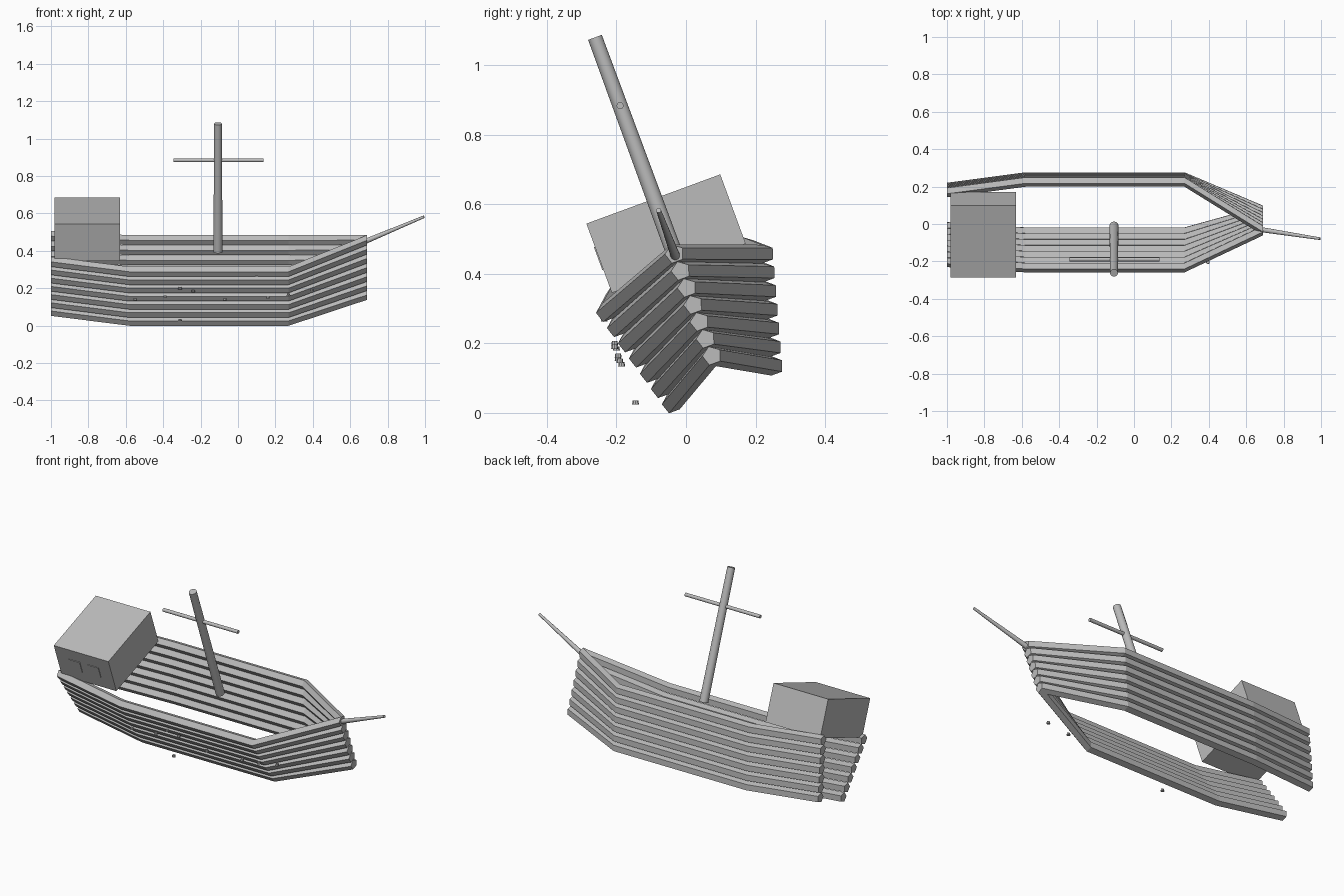
import bpy, bmesh, math
from mathutils import Vector, Matrix

if "Cube" in bpy.data.objects:
    bpy.data.objects.remove(bpy.data.objects["Cube"], do_unlink=True)

grey = bpy.data.materials.new("plain grey")
grey.use_nodes = True
GREY = (0.5, 0.5, 0.5, 1)
grey.diffuse_color = GREY
grey.node_tree.nodes["Principled BSDF"].inputs["Base Color"].default_value = GREY

# The whole ship heels over: local x is length, y across, z up from the keel line
HEEL = Matrix.Translation((0, 0.106, 0.08)) @ Matrix.Rotation(math.radians(20.2), 4, 'X')


def add_object(name, bm, matrix=HEEL, smooth=False):
    bmesh.ops.recalc_face_normals(bm, faces=bm.faces)
    mesh = bpy.data.meshes.new(name)
    bm.to_mesh(mesh)
    bm.free()
    mesh.materials.append(grey)
    obj = bpy.data.objects.new(name, mesh)
    obj.matrix_world = matrix
    bpy.context.collection.objects.link(obj)
    if smooth:
        bpy.ops.object.select_all(action='DESELECT')
        obj.select_set(True)
        bpy.context.view_layer.objects.active = obj
        bpy.ops.object.shade_smooth_by_angle(angle=math.radians(40))
    return obj


def add_plank(bm, path, radius):
    """Sweep an upright pentagon along the path."""
    rings = []
    for p in path:
        ring = []
        for k in range(5):
            a = math.radians(90 + 72 * k)
            ring.append(bm.verts.new(p + radius * Vector((0, math.cos(a), math.sin(a)))))
        rings.append(ring)
    for a, b in zip(rings, rings[1:]):
        for k in range(5):
            n = (k + 1) % 5
            bm.faces.new((a[k], a[n], b[n], b[k]))
    bm.faces.new(rings[0])
    bm.faces.new(rings[-1])


def add_pole(name, start, end, r1, r2, sides=24):
    start, end = Vector(start), Vector(end)
    axis = end - start
    place = Matrix.Translation((start + end) / 2) @ axis.to_track_quat('Z', 'Y').to_matrix().to_4x4()
    bm = bmesh.new()
    bmesh.ops.create_cone(bm, cap_ends=True, segments=sides, radius1=r1, radius2=r2,
                          depth=axis.length, matrix=place)
    return add_object(name, bm, smooth=True)


def add_box(name, centre, size):
    bm = bmesh.new()
    bmesh.ops.create_cube(bm, size=1, matrix=Matrix.Translation(centre) @ Matrix.Diagonal((*size, 1)))
    return add_object(name, bm)


# Hull sides: seven planks each, flaring outward towards the rail
PLANKS = 7
for side, label in ((-1, "right"), (1, "left")):
    bm = bmesh.new()
    for i in range(PLANKS):
        half = 0.157 + 0.087 * i / (PLANKS - 1)
        height = 0.052 * i
        path = [Vector((-1.0, side * (half - 0.045), height + 0.04)),
                Vector((-0.58, side * half, height)),
                Vector((0.27, side * half, height)),
                Vector((0.69, 0, height + 0.09))]
        add_plank(bm, path, 0.028)
    add_object(label + "_hull_planks", bm)

# Cabin at the stern with two small windows
add_box("cabin", (-0.805, -0.003, 0.465), (0.35, 0.41, 0.212))
for i, x in enumerate((-0.865, -0.745)):
    add_box(f"cabin_window_{i + 1}", (x, -0.209, 0.465), (0.07, 0.004, 0.07))

# Mast, yard and bowsprit
add_pole("mast", (-0.107, 0, 0.335), (-0.107, 0, 1.065), 0.024, 0.021)
add_pole("yard", (-0.345, 0, 0.856), (0.135, 0, 0.856), 0.01, 0.01, 16)
add_pole("bowsprit", (0.66, 0, 0.385), (0.995, 0, 0.535), 0.014, 0.007, 16)

# Little loose pegs along the outside of the hull
PEGS = [(-0.31, -0.205, 0.2), (-0.24, -0.2, 0.185), (-0.39, -0.195, 0.155),
        (-0.55, -0.185, 0.14), (-0.07, -0.185, 0.14), (0.16, -0.19, 0.15),
        (0.27, -0.195, 0.165), (0.395, -0.205, 0.19), (-0.31, -0.145, 0.03),
        (0.1, -0.235, 0.268)]
bm = bmesh.new()
for p in PEGS:
    bmesh.ops.create_cone(bm, cap_ends=True, segments=8, radius1=0.01, radius2=0.008,
                          depth=0.012, matrix=Matrix.Translation(p))
add_object("pegs", bm, Matrix.Identity(4))
